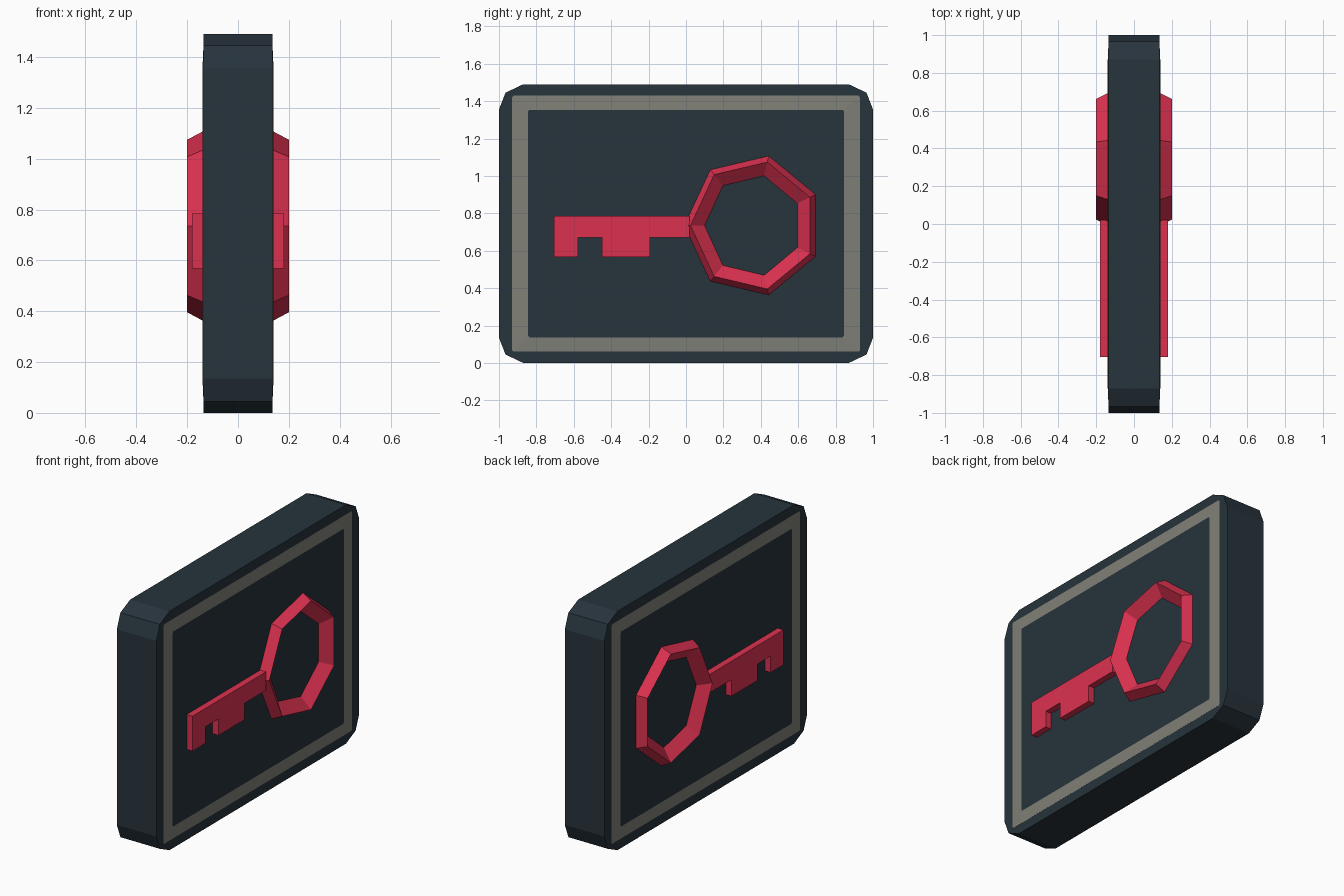
import bpy, bmesh, math

if "Cube" in bpy.data.objects:
    bpy.data.objects.remove(bpy.data.objects["Cube"])


def material(name, rgb):
    m = bpy.data.materials.new(name)
    m.diffuse_color = (*rgb, 1)
    m.use_nodes = True
    m.node_tree.nodes["Principled BSDF"].inputs["Base Color"].default_value = m.diffuse_color
    return m


DARK = material("dark slate", (0.020, 0.033, 0.045))
GREY = material("warm grey", (0.216, 0.216, 0.188))
RED = material("crimson", (0.716, 0.031, 0.080))
MID = 0.745  # height of the card centre


def loft(name, loops, mats, closed=False):
    """Skin a list of equal-length vertex loops; cap the ends or close the chain."""
    bm = bmesh.new()
    rings = [[bm.verts.new(p) for p in loop] for loop in loops]
    pairs = list(zip(rings, rings[1:]))
    if closed:
        pairs.append((rings[-1], rings[0]))
    for a, b in pairs:
        n = len(a)
        for i in range(n):
            j = (i + 1) % n
            bm.faces.new((a[i], a[j], b[j], b[i]))
    if not closed:
        bm.faces.new(rings[0])
        bm.faces.new(rings[-1])
    bmesh.ops.recalc_face_normals(bm, faces=bm.faces)
    me = bpy.data.meshes.new(name)
    bm.to_mesh(me)
    bm.free()
    for m in mats:
        me.materials.append(m)
    ob = bpy.data.objects.new(name, me)
    bpy.context.collection.objects.link(ob)
    return ob


def section(profile, x):
    return [(x, y, z) for y, z in profile]


# Card body with two-step chamfered corners
W, H = 1.0, MID
corner = [(W, H - 0.135), (W - 0.035, H - 0.045), (W - 0.13, H)]
quarter2 = [(-y, z) for y, z in reversed(corner)]
half = corner + quarter2
outline = half + [(-y, -z) for y, z in half]
outline = [(y, z + MID) for y, z in outline]
loft("card_body", [section(outline, -0.136), section(outline, 0.136)], [DARK])


# Raised panel on each face, with a gently sloped grey border
def rect(hy, hz, x, c=0.008):
    pts = [(hy, hz - c), (hy - c, hz), (-hy + c, hz), (-hy, hz - c),
           (-hy, -hz + c), (-hy + c, -hz), (hy - c, -hz), (hy, -hz + c)]
    return [(x, y, z + MID) for y, z in pts]


for side, label in ((1, "right"), (-1, "left")):
    panel = loft("framed_panel_" + label,
                 [rect(0.93, 0.685, side * 0.13), rect(0.93, 0.685, side * 0.1365),
                  rect(0.845, 0.608, side * 0.14)], [GREY, DARK])
    for p in panel.data.polygons:
        if len(p.vertices) == 8 and p.center.x * side > 0.138:
            p.material_index = 1

# Key shaft with two teeth
key = [(0.02, 0.785), (-0.705, 0.785), (-0.705, 0.567), (-0.578, 0.567),
       (-0.578, 0.67), (-0.45, 0.67), (-0.45, 0.567), (-0.192, 0.567),
       (-0.192, 0.67), (0.02, 0.67)]
loft("key_shaft", [section(key, -0.18), section(key, 0.18)], [RED])


# Seven-sided key bow with a ridged cross-section
def heptagon(inset, x):
    ry, rz = 0.369 - inset, 0.381 - inset
    return [(x, 0.36 + ry * math.cos(math.pi + i * math.tau / 7),
             0.735 + rz * math.sin(math.pi + i * math.tau / 7)) for i in range(7)]


bow = [(0.0, 0.14), (0.033, 0.2), (0.108, 0.14),
       (0.108, -0.14), (0.033, -0.2), (0.0, -0.14)]
loft("key_bow", [heptagon(i, x) for i, x in bow], [RED], closed=True)
